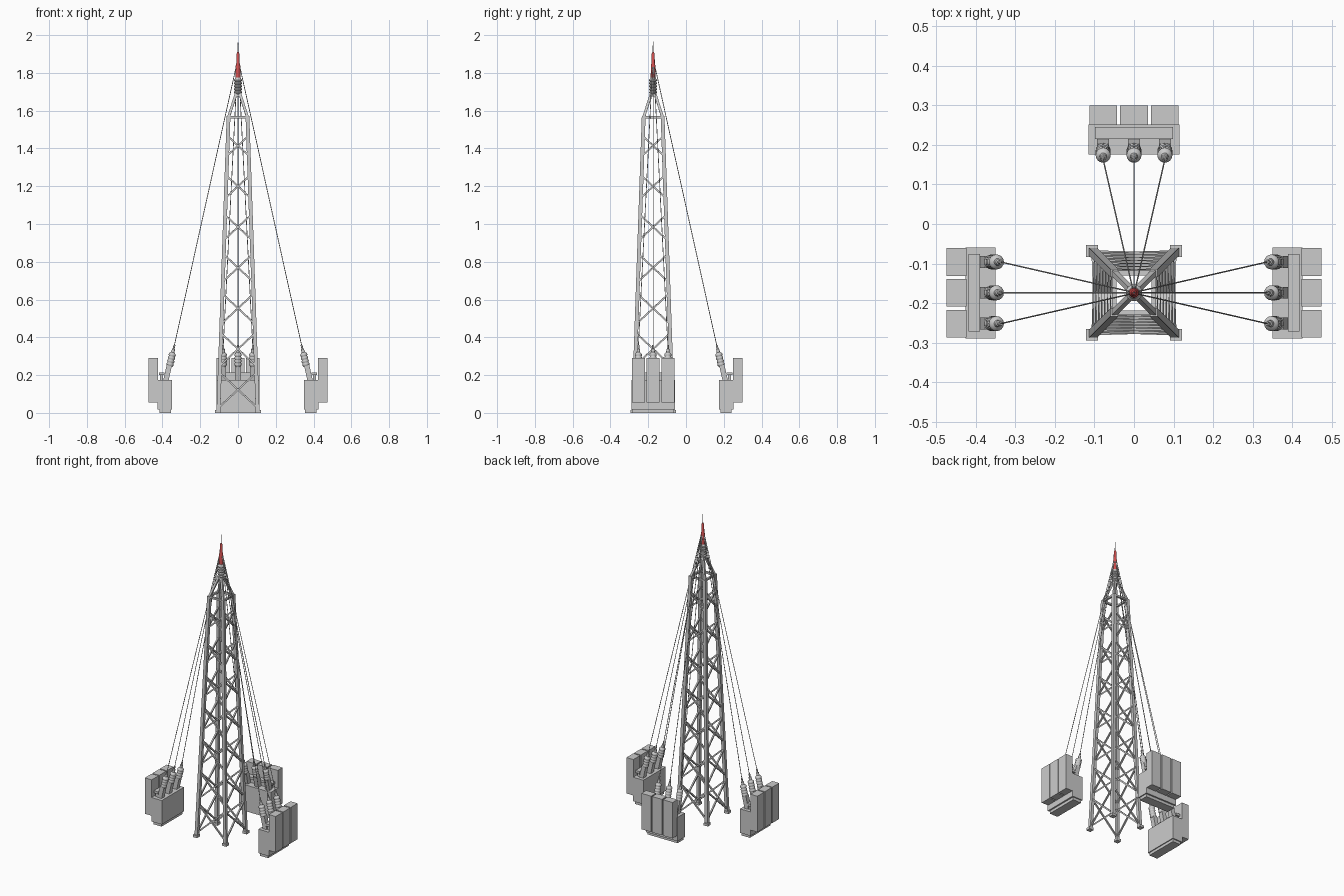
import bpy, bmesh, math
from mathutils import Vector, Matrix

if "Cube" in bpy.data.objects:
    bpy.data.objects.remove(bpy.data.objects["Cube"])

C = Vector((0, -0.174, 0))   # tower axis


def finish(name, bm, mat=None, smooth=False):
    bmesh.ops.recalc_face_normals(bm, faces=bm.faces)
    me = bpy.data.meshes.new(name)
    bm.to_mesh(me)
    bm.free()
    ob = bpy.data.objects.new(name, me)
    bpy.context.collection.objects.link(ob)
    if mat:
        me.materials.append(mat)
    if smooth:
        bpy.ops.object.select_all(action='DESELECT')
        ob.select_set(True)
        bpy.context.view_layer.objects.active = ob
        bpy.ops.object.shade_smooth_by_angle(angle=math.radians(40))
    return ob


def box(bm, lo, hi, M=Matrix()):
    lo, hi = Vector(lo), Vector(hi)
    S = Matrix.Diagonal((*(hi - lo), 1))
    bmesh.ops.create_cube(bm, size=1, matrix=M @ Matrix.Translation((lo + hi) / 2) @ S)


def bar(bm, a, b, r, sides=4, upright=False):
    a, b = Vector(a), Vector(b)
    d = b - a
    # upright bars keep their sides square to the tower faces
    q = Vector((0, 0, 1)).rotation_difference(d) if upright else d.to_track_quat('Z', 'Y')
    M = Matrix.Translation((a + b) / 2) @ q.to_matrix().to_4x4()
    if sides == 4:
        bmesh.ops.create_cube(bm, size=1, matrix=M @ Matrix.Diagonal((2 * r, 2 * r, d.length, 1)))
    else:
        bmesh.ops.create_cone(bm, cap_ends=True, segments=sides, radius1=r, radius2=r,
                              depth=d.length, matrix=M)


def lathe(bm, prof, M=Matrix(), n=16):
    rings = [[bm.verts.new(M @ Vector((r * math.cos(t), r * math.sin(t), z)))
              for t in (2 * math.pi * k / n for k in range(n))] for r, z in prof]
    for p, q in zip(rings, rings[1:]):
        for k in range(n):
            bm.faces.new((p[k], p[(k + 1) % n], q[(k + 1) % n], q[k]))
    bm.faces.new(rings[0][::-1])
    bm.faces.new(rings[-1])


def sheds(z0, z1, count, r_core, r_shed):
    prof, h = [], (z1 - z0) / count
    for i in range(count):
        z = z0 + i * h
        prof += [(r_core, z), (r_shed, z + h * 0.25), (r_shed, z + h * 0.6), (r_core, z + h * 0.9)]
    return prof


def half(z):   # half width of the tapering tower
    return 0.104 - 0.054 * z / 1.57


def corner(sx, sy, z):
    return C + Vector((sx * half(z), sy * half(z), z))


corners = [(-1, -1), (1, -1), (1, 1), (-1, 1)]

# main legs, footings and the pyramid above them
legs, feet, cap = bmesh.new(), bmesh.new(), bmesh.new()
for sx, sy in corners:
    bar(legs, corner(sx, sy, 0.005), corner(sx, sy, 1.57), 0.010, upright=True)
    f = C + Vector((sx * 0.106, sy * 0.106, 0))
    box(feet, f - Vector((.015, .015, 0)), f + Vector((.015, .015, 0.016)))
    bar(cap, corner(sx, sy, 1.565), C + Vector((sx * .010, sy * .010, 1.69)), 0.007, upright=True)
finish("tower_legs", legs)
finish("tower_footings", feet)
finish("tower_top_pyramid", cap)

# crossed braces and the top ring
braces, ring = bmesh.new(), bmesh.new()
for i in range(4):
    a, b = corners[i], corners[(i + 1) % 4]
    for k in range(7):
        z = 0.12 + 0.2155 * k
        h = half(z) * 0.93
        bar(braces, corner(*a, z - h), corner(*b, z + h), 0.0045)
        bar(braces, corner(*b, z - h), corner(*a, z + h), 0.0045)
    bar(ring, corner(*a, 1.565), corner(*b, 1.565), 0.006)
finish("tower_cross_braces", braces)
finish("tower_top_ring", ring)

# mast insulator, red mast and tip rod
T = Matrix.Translation(C)
bm = bmesh.new()
lathe(bm, [(0.016, 1.675), (0.016, 1.69)] + sheds(1.69, 1.77, 5, 0.016, 0.021) + [(0.014, 1.775)], T)
finish("mast_insulator", bm, smooth=True)
red = bpy.data.materials.new("red_paint")
red.diffuse_color = (0.65, 0.08, 0.08, 1)
red.use_nodes = True
red.node_tree.nodes["Principled BSDF"].inputs["Base Color"].default_value = red.diffuse_color
bm = bmesh.new()
lathe(bm, [(0.013, 1.77), (0.012, 1.84), (0.009, 1.85), (0.008, 1.90), (0.004, 1.91)], T)
finish("red_mast", bm, red, True)
bm = bmesh.new()
lathe(bm, [(0.0028, 1.90), (0.0022, 1.94), (0.001, 1.967)], T, 8)
finish("tip_rod", bm)

# three cabinet groups around the tower: local +x points away from it
for name, ang in (("right", 0), ("rear", 90), ("left", 180)):
    M = T @ Matrix.Rotation(math.radians(ang), 4, 'Z')
    bm = bmesh.new()
    box(bm, (0.350, -0.115, 0.018), (0.426, 0.115, 0.175), M)
    box(bm, (0.356, -0.108, 0.0), (0.416, 0.108, 0.02), M)
    finish(name + "_cabinet_base", bm)
    bm = bmesh.new()
    box(bm, (0.396, -0.088, 0.17), (0.413, 0.088, 0.203), M)
    box(bm, (0.389, -0.098, 0.20), (0.419, 0.098, 0.215), M)
    finish(name + "_cabinet_rail", bm)

    panels, mounts, ins, cables = (bmesh.new() for _ in range(4))
    tilt = Matrix.Rotation(math.radians(-12.7), 4, 'Y')
    for y in (-0.078, 0, 0.078):
        box(panels, (0.424, y - 0.035, 0.055), (0.474, y + 0.035, 0.29), M)
        # tilted mount, ribbed insulator and its thin neck
        L = M @ Matrix.Translation((0.361, y, 0.25)) @ tilt
        box(mounts, (-0.011, -0.015, -0.09), (0.017, 0.015, 0.003), L)
        lathe(ins, [(0.015, -0.004)] + sheds(0.0, 0.068, 4, 0.016, 0.019)
              + [(0.009, 0.072), (0.008, 0.09), (0.005, 0.092), (0.005, 0.112)], L)
        bar(cables, L @ Vector((0, 0, 0.108)), M @ Vector((0.006, y * 0.03, 1.85)), 0.002, 6)
    finish(name + "_back_panels", panels)
    finish(name + "_insulator_mounts", mounts)
    finish(name + "_insulators", ins, smooth=True)
    finish(name + "_cables", cables)
